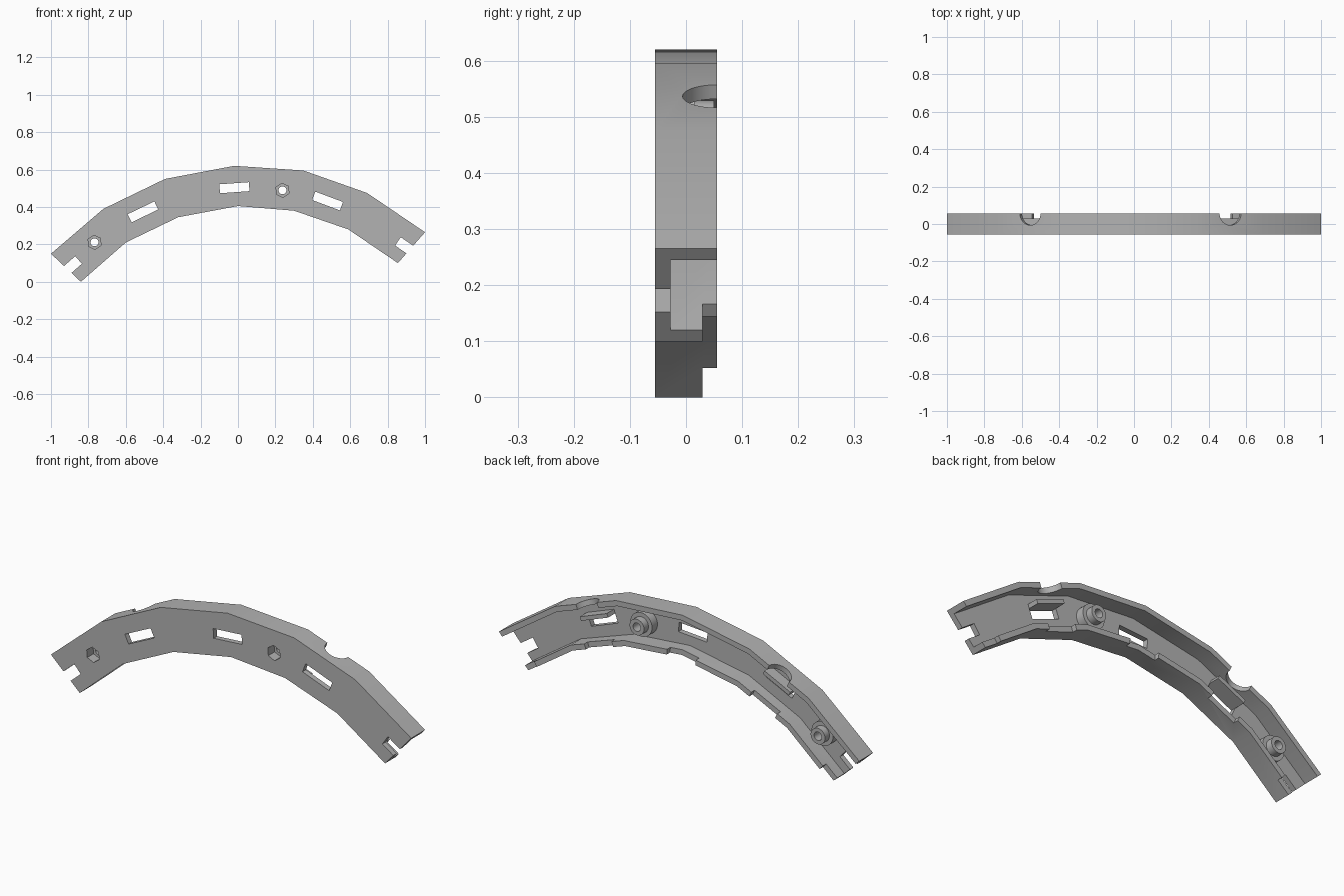
import bpy, bmesh, math
from mathutils import Matrix, Vector

if "Cube" in bpy.data.objects:
    bpy.data.objects.remove(bpy.data.objects["Cube"])

gray = bpy.data.materials.new("mid_gray")
gray.use_nodes = True
gray.diffuse_color = (0.45, 0.45, 0.45, 1)
gray.node_tree.nodes["Principled BSDF"].inputs["Base Color"].default_value = gray.diffuse_color

FRONT, FLOOR, LOW, BACK = -0.055, -0.028, 0.029, 0.055
WALL = 0.027
OUTER = [(-1, .15), (-.72, .39), (-.39, .55), (-.02, .62), (.35, .595), (.69, .475), (1, .265)]
INNER = [(-.84, 0), (-.60, .21), (-.32, .345), (0, .405), (.30, .38), (.59, .28), (.855, .10)]
SLOTS = [(-.508, .374, 25.7), (-.019, .503, 4), (.479, .432, -20.5)]
BOSSES = [(-.767, .211), (.238, .489)]


def make(name, bm):
    bmesh.ops.recalc_face_normals(bm, faces=bm.faces)
    mesh = bpy.data.meshes.new(name)
    bm.to_mesh(mesh)
    bm.free()
    mesh.materials.append(gray)
    ob = bpy.data.objects.new(name, mesh)
    bpy.context.collection.objects.link(ob)
    return ob


def frame(x, z, degrees):
    return Matrix.Translation((x, 0, z)) @ Matrix.Rotation(-math.radians(degrees), 4, 'Y')


def box(name, place, x, y, z):
    """Box given by (low, high) ranges in a turned frame."""
    bm = bmesh.new()
    mid = Vector([sum(r) / 2 for r in (x, y, z)])
    size = [r[1] - r[0] for r in (x, y, z)]
    bmesh.ops.create_cube(bm, size=1, matrix=place @ Matrix.Translation(mid) @ Matrix.Diagonal((*size, 1)))
    return make(name, bm)


def cylinder(name, matrix, radius, depth, sides):
    bm = bmesh.new()
    bmesh.ops.create_cone(bm, cap_ends=True, segments=sides, radius1=radius,
                          radius2=radius, depth=depth, matrix=matrix)
    return make(name, bm)


def strip(name, top, bottom, y0, y1):
    """Solid band between two matching polylines."""
    bm = bmesh.new()
    rings = [[bm.verts.new((p[0], y, p[1])) for p, y in ((a, y0), (a, y1), (b, y1), (b, y0))]
             for a, b in zip(top, bottom)]
    for r, s in zip(rings, rings[1:]):
        for i in range(4):
            j = (i + 1) % 4
            bm.faces.new((r[i], r[j], s[j], s[i]))
    bm.faces.new(rings[0])
    bm.faces.new(rings[-1])
    return make(name, bm)


def cut(ob, cutter):
    mod = ob.modifiers.new("cut", 'BOOLEAN')
    mod.operation, mod.solver, mod.object = 'DIFFERENCE', 'EXACT', cutter
    bpy.context.view_layer.objects.active = ob
    bpy.ops.object.modifier_apply(modifier=mod.name)
    bpy.data.objects.remove(cutter)


# Arched body hollowed into a channel that is open at the back and both ends
body = strip("arched_channel", OUTER, INNER, FRONT, BACK)
top, low = [], []
for a, b in zip(OUTER, INNER):
    a, b = Vector(a), Vector(b)
    step = (a - b).normalized() * WALL
    top.append(a - step)
    low.append(b + step)
for line in (top, low):
    line[0] = line[0] + (line[0] - line[1]).normalized() * 0.1
    line[-1] = line[-1] + (line[-1] - line[-2]).normalized() * 0.1
cut(body, strip("channel_cutter", top, low, FLOOR, BACK + .1))

# Front windows, with a lowered stretch of the inner wall below each
for x, z, angle in SLOTS:
    place = frame(x, z, angle)
    cut(body, box("window_cutter", place, (-.079, .079), (-.1, 0), (-.024, .024)))
    cut(body, box("lip_cutter", place, (-.08, .08), (LOW, .1), (-.16, -.05)))

# End slots and lowered inner wall ends
for i, k, sign in ((0, 1, 1), (-1, -2, -1)):
    a, b = Vector(OUTER[i]), Vector(INNER[i])
    edge = (Vector(INNER[k]) - b) * sign
    angle = math.degrees(math.atan2(edge.y, edge.x))
    mid = b.lerp(a, .44)
    cut(body, box("end_slot_cutter", frame(mid.x, mid.y, angle),
                  (-.077, .077), (-.1, FLOOR + .01), (-.027, .027)))
    cut(body, box("end_lip_cutter", frame(b.x, b.y, angle), (-.079, .079), (LOW, .1), (-.05, .05)))

# Half-round notches in the outer wall
for x, z, angle in ((-.555, .47, 25.7), (.515, .536, -20.5)):
    place = frame(x, z, angle) @ Matrix.Translation((0, BACK, 0))
    cut(body, cylinder("notch_cutter", place, .061, .11, 48))

# Ledges over the two side windows
ledges = [box("window_ledge", frame(*SLOTS[i]), (-.08, .08), (FLOOR - .004, LOW), (.024, .044))
          for i in (0, 2)]

# Stepped screw bosses with a hexagonal pocket at the front
bosses = []
profile = [(.06, FLOOR), (.06, .015), (.04, .015), (.04, .05), (.021, .05), (.021, FLOOR)]
turn = Matrix.Rotation(math.pi / 2, 4, 'X') @ Matrix.Rotation(math.radians(5), 4, 'Z')
for x, z in BOSSES:
    bm = bmesh.new()
    count = 40
    rings = []
    for n in range(count):
        t = math.tau * n / count
        rings.append([bm.verts.new((x + r * math.cos(t), y, z + r * math.sin(t))) for r, y in profile])
    for n in range(count):
        r, s = rings[n], rings[(n + 1) % count]
        for i in range(len(profile)):
            j = (i + 1) % len(profile)
            bm.faces.new((r[i], r[j], s[j], s[i]))
    boss = make("screw_boss", bm)
    for ob in (body, boss):
        place = Matrix.Translation((x, -.04, z)) @ turn
        cut(ob, cylinder("hex_cutter", place, .038, .07, 6))
    bosses.append(boss)

# Soft shading across shallow bends only
bpy.ops.object.select_all(action='DESELECT')
for ob in [body] + ledges + bosses:
    ob.select_set(True)
bpy.context.view_layer.objects.active = body
bpy.ops.object.shade_smooth_by_angle(angle=math.radians(30))
